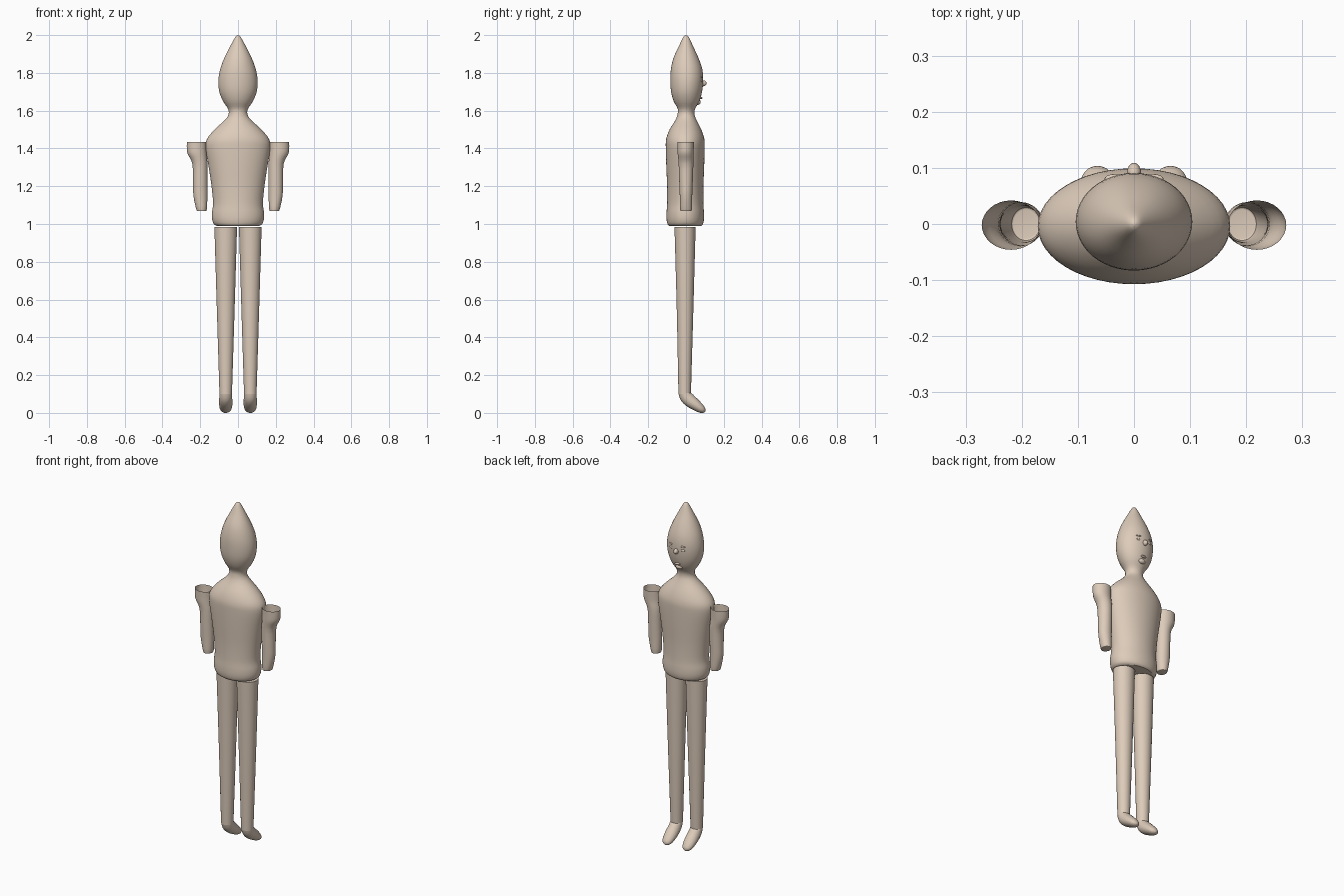
import bpy, bmesh, math
from mathutils import Vector

if "Cube" in bpy.data.objects:
    bpy.data.objects.remove(bpy.data.objects["Cube"], do_unlink=True)

skin = bpy.data.materials.new("beige")
skin.use_nodes = True
BEIGE = (0.72, 0.60, 0.49, 1)
skin.diffuse_color = BEIGE
skin.node_tree.nodes["Principled BSDF"].inputs["Base Color"].default_value = BEIGE


def finish(name, bm, angle=30):
    bmesh.ops.recalc_face_normals(bm, faces=bm.faces)
    mesh = bpy.data.meshes.new(name)
    bm.to_mesh(mesh)
    bm.free()
    mesh.materials.append(skin)
    obj = bpy.data.objects.new(name, mesh)
    bpy.context.collection.objects.link(obj)
    bpy.ops.object.select_all(action='DESELECT')
    obj.select_set(True)
    bpy.context.view_layer.objects.active = obj
    bpy.ops.object.shade_smooth_by_angle(angle=math.radians(angle))
    return obj


def smooth(rows, steps):
    """Catmull-Rom curve through the given ring rows."""
    out = []
    for i in range(len(rows) - 1):
        a, b = rows[max(i - 1, 0)], rows[i]
        c, d = rows[i + 1], rows[min(i + 2, len(rows) - 1)]
        for k in range(steps):
            t = k / steps
            out.append([0.5 * (2 * q + (r - p) * t + (2 * p - 5 * q + 4 * r - s) * t * t
                               + (3 * q - p - 3 * r + s) * t ** 3)
                        for p, q, r, s in zip(a, b, c, d)])
    return out + [rows[-1]]


def loft(name, rows, segments=40, steps=3, caps=(True, True)):
    """Rows are x, y, z, half width, half depth, tilt in degrees."""
    bm = bmesh.new()
    rings = []
    for x, y, z, rx, ry, tilt in smooth(rows, steps):
        t = math.radians(tilt)
        ring = []
        for k in range(segments):
            a = 2 * math.pi * k / segments
            d = ry * math.sin(a)
            ring.append(bm.verts.new((x + rx * math.cos(a),
                                      y + d * math.cos(t), z + d * math.sin(t))))
        rings.append(ring)
    for low, high in zip(rings, rings[1:]):
        for k in range(segments):
            n = (k + 1) % segments
            bm.faces.new((low[k], low[n], high[n], high[k]))
    for ring, capped in zip((rings[0], rings[-1]), caps):
        if capped:
            bm.faces.new(ring)
    return finish(name, bm)


def bead(name, centre, size):
    bm = bmesh.new()
    bmesh.ops.create_uvsphere(bm, u_segments=16, v_segments=10, radius=1)
    for v in bm.verts:
        v.co = Vector(centre) + v.co * Vector(size)
    return finish(name, bm)


# Torso, neck and pointed head in one turned body: z, half width, half depth, y
profile = [
    (0.990, .112, .085, -.004), (1.000, .128, .094, -.004), (1.025, .137, .099, -.004),
    (1.06, .138, .099, -.004), (1.11, .132, .096, -.004), (1.20, .140, .096, -.004),
    (1.30, .155, .100, -.004), (1.40, .171, .103, -.004), (1.45, .164, .101, -.004),
    (1.50, .124, .084, -.003), (1.55, .070, .056, 0), (1.58, .050, .045, 0),
    (1.61, .053, .046, .002), (1.65, .079, .068, .003), (1.70, .099, .082, .003),
    (1.76, .104, .087, .004), (1.82, .094, .083, .003), (1.88, .072, .066, 0),
    (1.94, .042, .038, 0), (1.98, .020, .020, 0), (1.995, .010, .010, 0),
    (2.0, .002, .002, 0)]
loft("torso_and_head", [(0, y, z, rx, ry, 0) for z, rx, ry, y in profile], 48)

# Face on the +y side
bead("nose", (0, .090, 1.745), (.013, .019, .016))
bead("mouth", (0, .078, 1.667), (.018, .010, .006))
bead("chin", (0, .064, 1.645), (.022, .014, .014))

for side, s in (("left", 1), ("right", -1)):
    bead(side + "_eye", (s * .035, .081, 1.757), (.015, .008, .007))
    bead(side + "_brow", (s * .033, .080, 1.778), (.020, .009, .005))

    # Arm: an open sleeve at the top tapering to a closed stump
    loft(side + "_arm", [
        (s * .193, 0, 1.068, .022, .026, 0), (s * .193, 0, 1.078, .028, .031, 0),
        (s * .199, 0, 1.15, .037, .033, 0), (s * .200, 0, 1.23, .038, .036, 0),
        (s * .202, 0, 1.32, .040, .039, 0), (s * .216, -.002, 1.37, .050, .042, 0),
        (s * .219, -.002, 1.40, .052, .043, 0), (s * .219, -.002, 1.435, .052, .044, 0)],
        32, 3, (True, False))

    # Leg: straight taper
    loft(side + "_leg", [
        (s * .065, -.007, .10, .033, .033, 0), (s * .065, -.005, .55, .047, .044, 0),
        (s * .065, -.005, .985, .060, .056, 0)], 32, 4)

    # Foot: bends forward and down to a rounded toe
    loft(side + "_foot", [
        (s * .065, -.007, .105, .033, .033, 0), (s * .065, .004, .083, .034, .035, 28),
        (s * .065, .022, .064, .035, .034, 48), (s * .065, .050, .043, .035, .030, 53),
        (s * .065, .078, .022, .030, .023, 53), (s * .065, .094, .011, .020, .014, 53),
        (s * .065, .101, .006, .004, .003, 53)], 32, 3)
